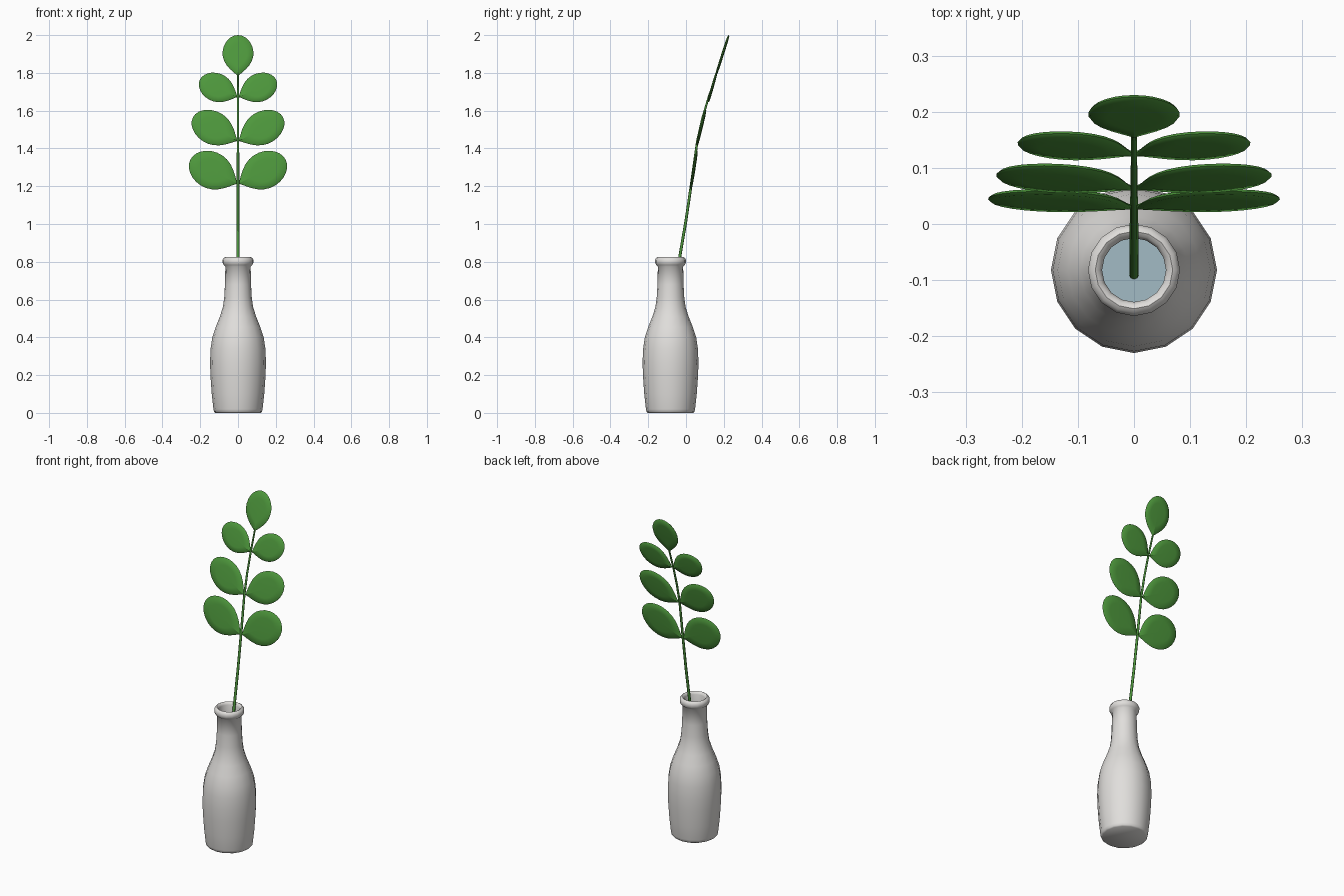
import bpy, bmesh, math

if "Cube" in bpy.data.objects:
    bpy.data.objects.remove(bpy.data.objects["Cube"])

def material(name, rgb):
    m = bpy.data.materials.new(name)
    m.diffuse_color = (*rgb, 1)
    m.use_nodes = True
    m.node_tree.nodes["Principled BSDF"].inputs["Base Color"].default_value = m.diffuse_color
    return m

ceramic = material("white_ceramic", (0.75, 0.735, 0.715))
green = material("leaf_green", (0.075, 0.31, 0.045))
blue = material("water_blue", (0.36, 0.50, 0.56))

AXIS_Y = -0.082
SIDES = 16

def finish(bm, name, mat, angle):
    bmesh.ops.recalc_face_normals(bm, faces=bm.faces)
    me = bpy.data.meshes.new(name)
    bm.to_mesh(me)
    bm.free()
    ob = bpy.data.objects.new(name, me)
    bpy.context.collection.objects.link(ob)
    me.materials.append(mat)
    bpy.ops.object.select_all(action='DESELECT')
    ob.select_set(True)
    bpy.context.view_layer.objects.active = ob
    bpy.ops.object.shade_smooth_by_angle(angle=math.radians(angle))
    return ob

def bridge(bm, a, b):
    n = len(a)
    for i in range(n):
        bm.faces.new((a[i], a[(i + 1) % n], b[(i + 1) % n], b[i]))

def ring(bm, r, z):
    return [bm.verts.new((r * math.cos(2 * math.pi * i / SIDES),
                          AXIS_Y + r * math.sin(2 * math.pi * i / SIDES), z))
            for i in range(SIDES)]

# Vase: turned profile, up the outside, over the lip, down the inside
profile = [(0.120, 0), (0.127, 0.006), (0.130, 0.02), (0.139, 0.10), (0.146, 0.20),
           (0.148, 0.27), (0.145, 0.34), (0.136, 0.40), (0.118, 0.455),
           (0.096, 0.51), (0.080, 0.56), (0.073, 0.61), (0.069, 0.68),
           (0.067, 0.775), (0.076, 0.783), (0.082, 0.795), (0.082, 0.810),
           (0.076, 0.820), (0.069, 0.824), (0.062, 0.820), (0.057, 0.808),
           (0.057, 0.68), (0.061, 0.60), (0.084, 0.51), (0.122, 0.40),
           (0.134, 0.27), (0.118, 0.03)]
bm = bmesh.new()
rings = [ring(bm, r, z) for r, z in profile]
for a, b in zip(rings, rings[1:]):
    bridge(bm, a, b)
bm.faces.new(rings[0])
bm.faces.new(rings[-1])
finish(bm, "vase", ceramic, 50)

# Water surface inside the vase
bm = bmesh.new()
bm.faces.new(ring(bm, 0.103, 0.45))
finish(bm, "water", blue, 30)

# Stem: tapered tube along a leaning path (y, z, thickness)
path = [(-0.093, 0.43, 1.05), (-0.064, 0.64, 1.05), (-0.034, 0.82, 1), (0.0, 1.02, 0.95),
        (0.028, 1.21, 0.9), (0.060, 1.44, 0.8), (0.087, 1.56, 0.75),
        (0.120, 1.672, 0.7), (0.163, 1.80, 0.6)]
bm = bmesh.new()
rings = [[bm.verts.new((0.008 * t * math.cos(k * math.pi / 4),
                        y + 0.008 * t * math.sin(k * math.pi / 4), z))
          for k in range(8)] for y, z, t in path]
for a, b in zip(rings, rings[1:]):
    bridge(bm, a, b)
bm.faces.new(rings[0])
bm.faces.new(rings[-1])
finish(bm, "stem", green, 50)

# Leaf: egg outline with a pointed base, thin with rounded rim, leaning back with the stem
def leaf(name, base_y, base_z, length, half_width, angle, lean, side=1, n=28):
    ca, sa = math.cos(angle), math.sin(angle)
    bm = bmesh.new()

    def put(u, v, off):
        x = u * ca + v * sa
        z = u * sa - v * ca
        return bm.verts.new((side * x, base_y + lean * z + off, base_z + z))

    def outline(scale, off):
        verts = []
        for i in range(n):
            th = 2 * math.pi * i / n
            t = (1 - math.cos(th)) / 2
            w = half_width * math.sin(th) * 1.04 * (1 - math.exp(-5.5 * t))
            u = length * (0.55 + (t - 0.55) * scale)
            verts.append(put(u, w * scale + (1e-5 if i == 0 else 0), off))
        return verts

    rim = outline(1, 0)
    for s in (-1, 1):
        mid = outline(0.95, s * 0.005)
        inner = outline(0.6, s * 0.007)
        bridge(bm, rim, mid)
        bridge(bm, mid, inner)
        centre = put(length * 0.55, 0, s * 0.0075)
        for i in range(n):
            bm.faces.new((inner[i], inner[(i + 1) % n], centre))
    finish(bm, name, green, 60)

# Three mirrored pairs and one leaf at the tip
pairs = [("lower", 0.030, 1.2125, 0.283, 0.099, 27, 0.16),
         ("middle", 0.064, 1.4385, 0.270, 0.089, 28, 0.24),
         ("upper", 0.125, 1.672, 0.222, 0.076, 24, 0.28)]
for label, y, z, length, w, deg, lean in pairs:
    for side, hand in ((1, "right"), (-1, "left")):
        leaf(f"{label}_{hand}_leaf", y, z, length, w, math.radians(deg), lean, side)
leaf("tip_leaf", 0.156, 1.78, 0.22, 0.083, math.pi / 2, 0.32)
